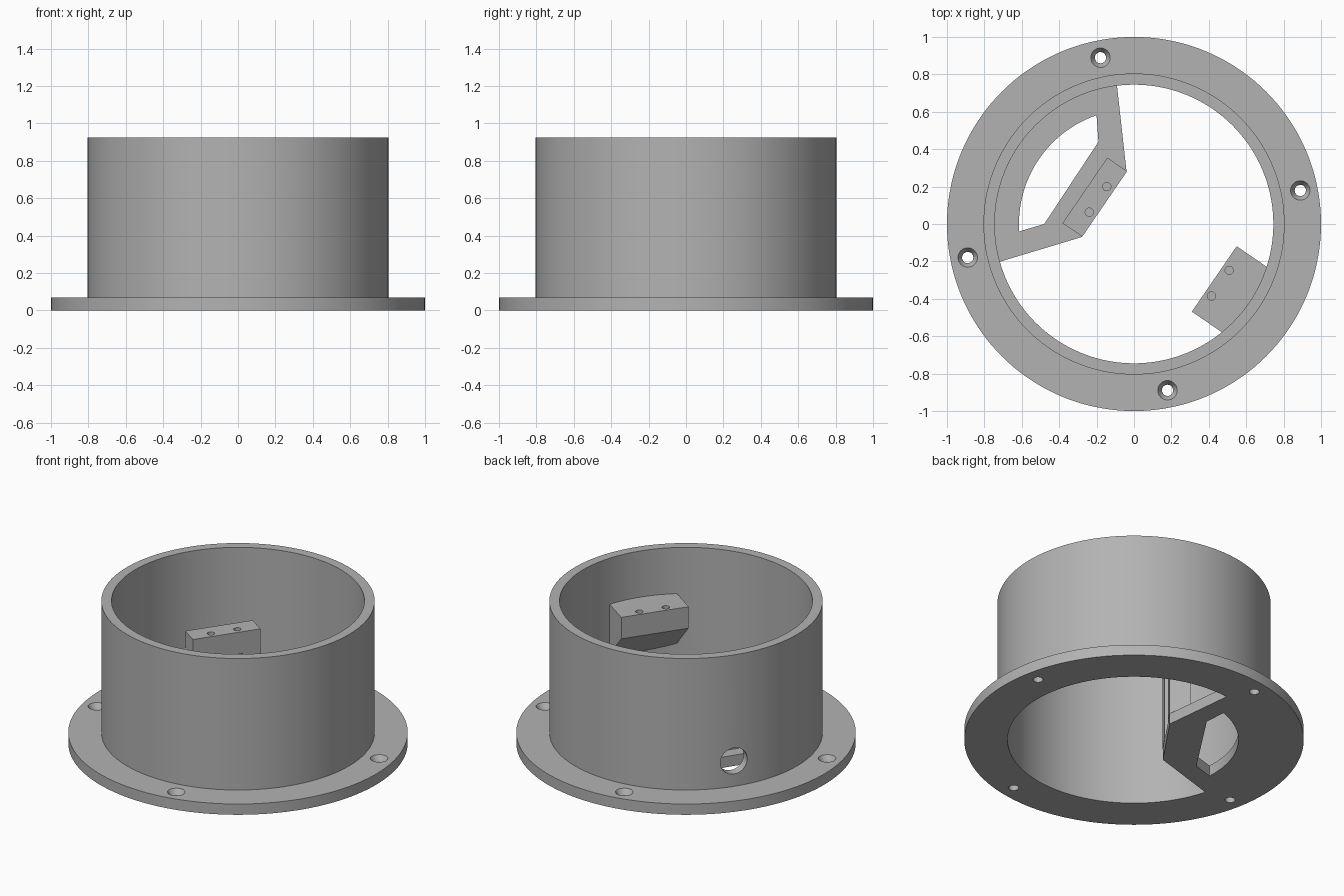
import bpy, bmesh, math
from mathutils import Matrix, Vector

if "Cube" in bpy.data.objects:
    bpy.data.objects.remove(bpy.data.objects["Cube"])

grey = bpy.data.materials.new("plain_grey")
grey.use_nodes = True
grey.diffuse_color = (0.45, 0.45, 0.45, 1)
grey.node_tree.nodes["Principled BSDF"].inputs["Base Color"].default_value = grey.diffuse_color

# Brackets share one turned frame: local x crosses the tube, local y runs along them
TURN = Matrix.Rotation(math.radians(-34.4), 4, 'Z')
FLANGE_TOP, BRACKET_TOP, BAR_BOTTOM = 0.07, 0.625, 0.485
INNER, OUTER, TUBE_TOP = 0.745, 0.805, 0.925
HALF = 0.212


def finish(bm, name, matrix=Matrix()):
    bmesh.ops.remove_doubles(bm, verts=bm.verts, dist=1e-5)
    bmesh.ops.recalc_face_normals(bm, faces=bm.faces)
    bm.transform(matrix)
    mesh = bpy.data.meshes.new(name)
    bm.to_mesh(mesh)
    bm.free()
    mesh.materials.append(grey)
    ob = bpy.data.objects.new(name, mesh)
    bpy.context.collection.objects.link(ob)
    return ob


def extrude(name, points, direction, matrix=Matrix()):
    bm = bmesh.new()
    face = bm.faces.new([bm.verts.new(p) for p in points])
    geom = bmesh.ops.extrude_face_region(bm, geom=[face], use_keep_orig=True)["geom"]
    moved = [v for v in geom if isinstance(v, bmesh.types.BMVert)]
    bmesh.ops.translate(bm, verts=moved, vec=Vector(direction))
    return finish(bm, name, matrix)


def lathe(name, profile, steps, closed=False, matrix=Matrix()):
    bm = bmesh.new()
    verts = [bm.verts.new((r, 0, z)) for r, z in profile]
    pairs = list(zip(verts, verts[1:])) + ([(verts[-1], verts[0])] if closed else [])
    edges = [bm.edges.new(p) for p in pairs]
    bmesh.ops.spin(bm, geom=verts + edges, cent=(0, 0, 0), axis=(0, 0, 1),
                   angle=math.tau, steps=steps)
    return finish(bm, name, matrix)


def rod(radius, low, high, matrix):
    return lathe("cutter", [(0, low), (radius, low), (radius, high), (0, high)], 32, matrix=matrix)


def cut(ob, cutter):
    cutter.hide_render = True
    mod = ob.modifiers.new("cut", 'BOOLEAN')
    mod.operation, mod.solver, mod.object = 'DIFFERENCE', 'EXACT', cutter
    bpy.context.view_layer.objects.active = ob
    bpy.ops.object.modifier_apply(modifier=mod.name)
    bpy.data.objects.remove(cutter)


def arc(radius, start, end, z, steps=40):
    angles = [math.radians(start + (end - start) * i / steps) for i in range(steps + 1)]
    return [(radius * math.cos(a), radius * math.sin(a), z) for a in angles]


# Flanged tube
body = lathe("flanged_tube", [(INNER, 0), (1, 0), (1, FLANGE_TOP), (OUTER, FLANGE_TOP),
                              (OUTER, TUBE_TOP), (INNER, TUBE_TOP)], 144, closed=True)

# Countersunk flange holes
for i in range(4):
    place = Matrix.Rotation(math.radians(11.4 + 90 * i), 4, 'Z') @ Matrix.Translation((0.907, 0, 0))
    cut(body, lathe("cutter", [(0, -0.05), (0.03, -0.05), (0.03, 0.035), (0.052, FLANGE_TOP),
                               (0.052, 0.12), (0, 0.12)], 32, matrix=place))

# Round cable hole in the wall behind the tall bracket
sideways = TURN @ Matrix.Translation((0, 0, 0.235)) @ Matrix.Rotation(math.radians(90), 4, 'Y')
cut(body, rod(0.085, -0.9, -0.65, sideways))

# Floor plate with an opening
plate = extrude("floor_plate",
                arc(INNER + 0.005, 97, 195.7, 0) + [(-0.28, -0.07, 0), (-0.04, 0.28, 0)],
                (0, 0, FLANGE_TOP))
cut(plate, extrude("cutter",
                   arc(0.615, 109, 183.7, -0.1) + [(-0.48, 0, -0.1), (-0.19, 0.44, -0.1)],
                   (0, 0, 0.3)))


def bracket(name, profile):
    return extrude(name, [(x, -HALF, z) for x, z in profile], (0, 2 * HALF, 0), TURN)


# Tall bracket standing on the plate, with a window under its top bar
tall = bracket("tall_bracket", [(-0.318, FLANGE_TOP), (-0.19, FLANGE_TOP),
                                (-0.19, BRACKET_TOP), (-0.318, BRACKET_TOP)])
cut(tall, extrude("cutter", [(x, -0.1, z) for x, z in
                             [(-0.4, 0.0), (-0.1, 0.0), (-0.1, BAR_BOTTOM), (-0.4, BAR_BOTTOM)]],
                  (0, 0.2, 0), TURN))

# Wall bracket with a sloping underside
wall = bracket("wall_bracket", [(0.52, BAR_BOTTOM), (0.76, 0.26),
                                (0.76, BRACKET_TOP), (0.52, BRACKET_TOP)])

# Blind screw holes in the bracket tops
for ob, x in ((tall, -0.233), (wall, 0.56)):
    for y in (-0.083, 0.083):
        cut(ob, rod(0.022, 0.52, 0.7, TURN @ Matrix.Translation((x, y, 0))))

# Smooth the round walls, keep edges sharp
for ob in (body, plate, tall, wall):
    bpy.ops.object.select_all(action='DESELECT')
    ob.select_set(True)
    bpy.context.view_layer.objects.active = ob
    bpy.ops.object.shade_smooth_by_angle(angle=math.radians(30))
